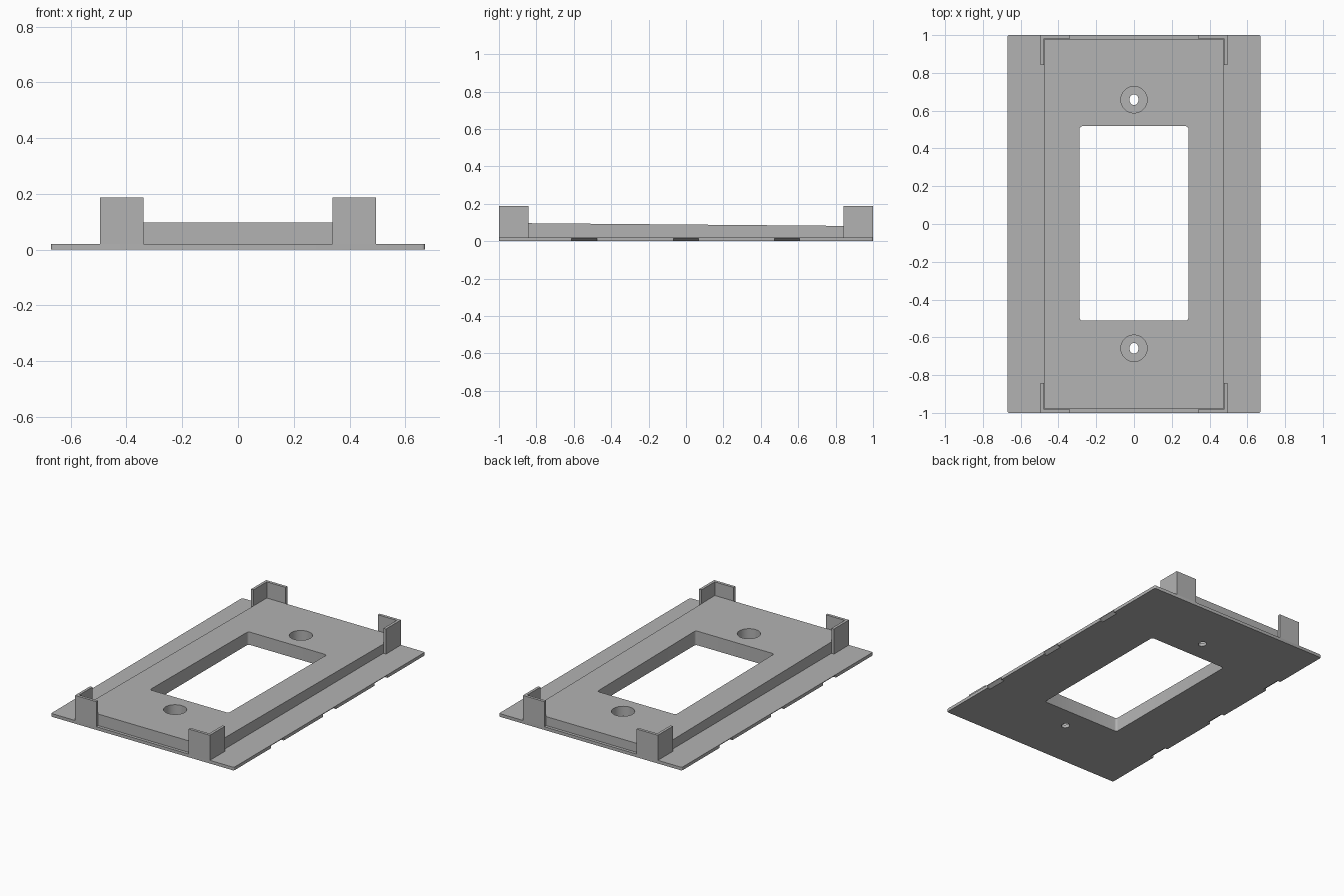
import bpy, bmesh, math

cube = bpy.data.objects.get("Cube")
if cube:
    bpy.data.objects.remove(cube, do_unlink=True)

GREY = (0.45, 0.45, 0.45, 1.0)
grey = bpy.data.materials.new("grey_plastic")
grey.use_nodes = True
grey.diffuse_color = GREY
grey.node_tree.nodes["Principled BSDF"].inputs["Base Color"].default_value = GREY

PLATE_TOP = 0.021
HOLE_Y = 0.658


def prism(name, outline, z0, z1):
    """Extrude an xy outline from z0 to z1; z1 may be a function of y."""
    top = z1 if callable(z1) else (lambda y: z1)
    bm = bmesh.new()
    lower = [bm.verts.new((x, y, z0)) for x, y in outline]
    upper = [bm.verts.new((x, y, top(y))) for x, y in outline]
    bm.faces.new(lower)
    bm.faces.new(upper)
    n = len(outline)
    for i in range(n):
        j = (i + 1) % n
        bm.faces.new((lower[i], lower[j], upper[j], upper[i]))
    return finish(name, bm)


def finish(name, bm):
    bmesh.ops.recalc_face_normals(bm, faces=bm.faces)
    mesh = bpy.data.meshes.new(name)
    bm.to_mesh(mesh)
    bm.free()
    mesh.materials.append(grey)
    obj = bpy.data.objects.new(name, mesh)
    bpy.context.collection.objects.link(obj)
    return obj


def rounded_rect(hx, hy, r, cy=0.0, steps=4):
    points = []
    for k, (sx, sy) in enumerate([(1, 1), (-1, 1), (-1, -1), (1, -1)]):
        for i in range(steps + 1):
            a = math.pi / 2 * (k + i / steps)
            points.append((sx * (hx - r) + r * math.cos(a),
                           cy + sy * (hy - r) + r * math.sin(a)))
    return points


def ellipse(rx, ry, cy, n=32):
    return [(rx * math.cos(2 * math.pi * i / n),
             cy + ry * math.sin(2 * math.pi * i / n)) for i in range(n)]


def notch(side, y, half=0.068):
    """Wedge that undercuts the long edge of the plate."""
    bm = bmesh.new()
    ends = []
    for yy in (y - half, y + half):
        profile = [(0.648, -0.01), (0.648, 0.0), (0.671, 0.017), (0.69, 0.017), (0.69, -0.01)]
        ends.append([bm.verts.new((side * x, yy, z)) for x, z in profile])
    a, b = ends
    bm.faces.new(a)
    bm.faces.new(b)
    for i in range(len(a)):
        j = (i + 1) % len(a)
        bm.faces.new((a[i], a[j], b[j], b[i]))
    return finish("notch_cutter", bm)


def cut(obj, cutters):
    bpy.context.view_layer.objects.active = obj
    for c in cutters:
        c.hide_render = True
        mod = obj.modifiers.new("cut", "BOOLEAN")
        mod.operation = "DIFFERENCE"
        mod.solver = "EXACT"
        mod.object = c
        bpy.ops.object.modifier_apply(modifier=mod.name)
        bpy.data.objects.remove(c, do_unlink=True)


def window_cutter():
    return prism("window_cutter", rounded_rect(0.288, 0.515, 0.015, 0.003), -0.1, 0.3)


# Thin base plate with window, screw holes and edge notches
plate = prism("base_plate", rounded_rect(0.67, 1.0, 0.01), 0.0, PLATE_TOP)
cut(plate, [window_cutter()]
    + [prism("screw_cutter", ellipse(0.024, 0.028, s * HOLE_Y), -0.1, 0.3) for s in (-1, 1)]
    + [notch(s, y) for s in (-1, 1) for y in (-0.545, 0.0, 0.54)])

# Raised block with a gently sloping top and wide wells around the screws
block = prism("raised_block", [(-0.475, -0.98), (0.475, -0.98), (0.475, 0.98), (-0.475, 0.98)],
              PLATE_TOP, lambda y: 0.089 - 0.0085 * y)
cut(block, [window_cutter()]
    + [prism("well_cutter", ellipse(0.07, 0.07, s * HOLE_Y), -0.1, 0.3) for s in (-1, 1)])

# L-shaped corner brackets
L = [(0.338, 1.0), (0.338, 0.981), (0.476, 0.981), (0.476, 0.843), (0.494, 0.843), (0.494, 1.0)]
for sx, side in ((1, "left"), (-1, "right")):
    for sy, end in ((-1, "front"), (1, "back")):
        prism(f"{end}_{side}_bracket", [(sx * x, sy * y) for x, y in L], PLATE_TOP, 0.187)

# Smooth curved walls, keep edges sharp
for obj in (plate, block):
    bpy.ops.object.select_all(action="DESELECT")
    obj.select_set(True)
    bpy.context.view_layer.objects.active = obj
    bpy.ops.object.shade_smooth_by_angle(angle=math.radians(30))
